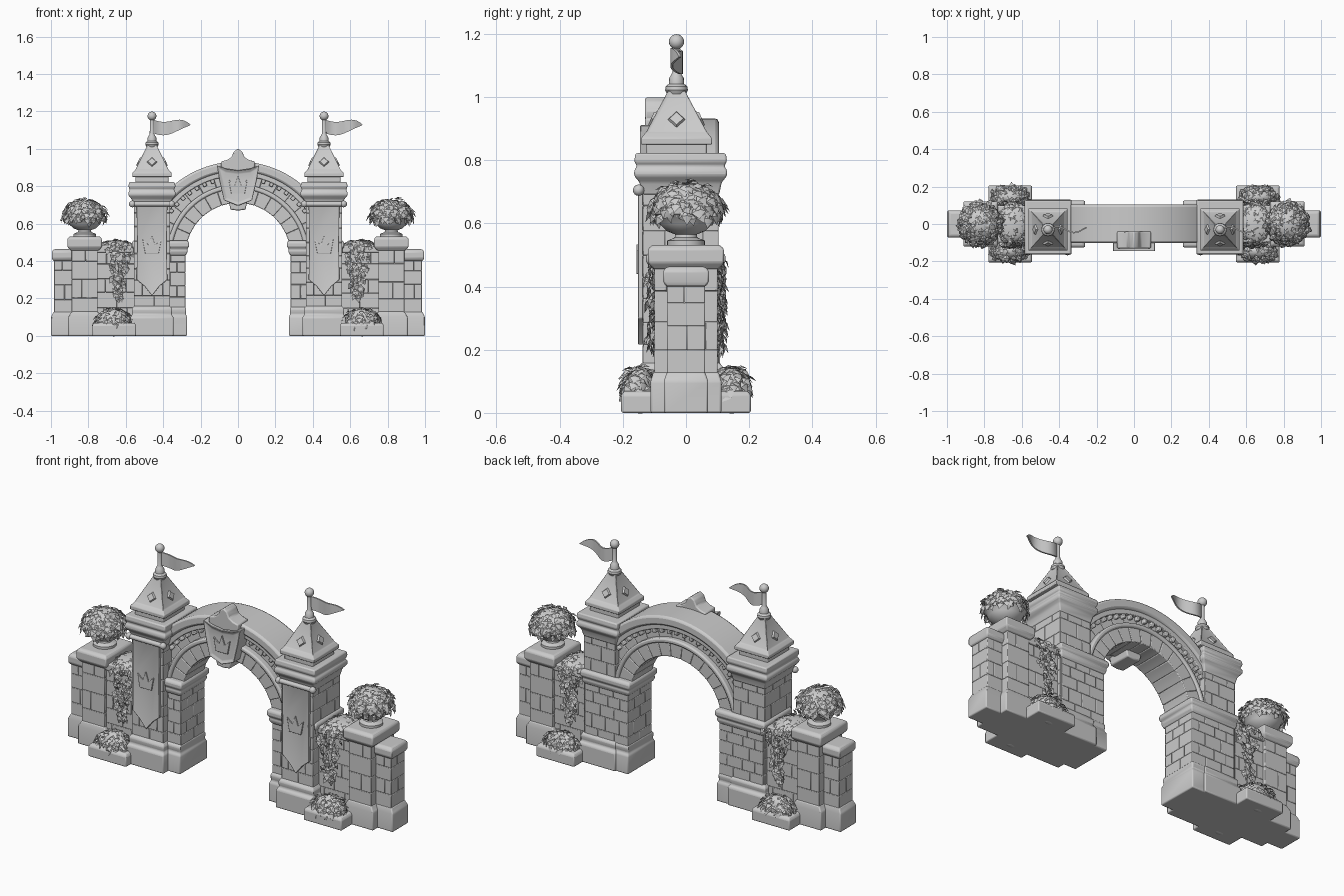
import bpy, bmesh, math, random
from mathutils import Vector, Matrix

random.seed(4)
if "Cube" in bpy.data.objects:
    bpy.data.objects.remove(bpy.data.objects["Cube"], do_unlink=True)

stone = bpy.data.materials.new("pale_grey_stone")
stone.use_nodes = True
GREY = (0.6, 0.6, 0.6, 1)
stone.diffuse_color = GREY
stone.node_tree.nodes["Principled BSDF"].inputs["Base Color"].default_value = GREY


def finish(name, bm, bevel=0.0, closed=True):
    if closed:
        bmesh.ops.recalc_face_normals(bm, faces=bm.faces)
    mesh = bpy.data.meshes.new(name)
    bm.to_mesh(mesh)
    bm.free()
    mesh.materials.append(stone)
    ob = bpy.data.objects.new(name, mesh)
    bpy.context.collection.objects.link(ob)
    if bevel:
        mod = ob.modifiers.new("soft_edges", "BEVEL")
        mod.width, mod.segments = bevel, 2
        mod.limit_method, mod.angle_limit = "ANGLE", math.radians(25)
    bpy.ops.object.select_all(action="DESELECT")
    ob.select_set(True)
    bpy.context.view_layer.objects.active = ob
    bpy.ops.object.shade_smooth_by_angle(angle=math.radians(35))
    return ob


def skin(bm, rings):
    """Joins closed rings of points and caps both ends."""
    rows = [[bm.verts.new(p) for p in ring] for ring in rings]
    n = len(rows[0])
    sides = [bm.faces.new((a[i], a[(i + 1) % n], b[(i + 1) % n], b[i]))
             for a, b in zip(rows, rows[1:]) for i in range(n)]
    return sides, bm.faces.new(rows[0]), bm.faces.new(rows[-1])


def loft(bm, x, y, levels):
    """Stacked rectangles: height, half width, half depth."""
    return skin(bm, [[(x + i * hx, y + j * hy, z) for i, j in
                      ((-1, -1), (1, -1), (1, 1), (-1, 1))] for z, hx, hy in levels])


def moulding(name, x, y, levels, bevel=0.006):
    bm = bmesh.new()
    loft(bm, x, y, levels)
    return finish(name, bm, bevel)


def cuts(a, b, n, shifted):
    step = (b - a) / n
    inner = [a + step * (k + (0.5 if shifted else 1)) for k in range(n if shifted else n - 1)]
    return [a] + [v + random.uniform(-0.12, 0.12) * step for v in inner] + [b]


def bricks(name, x, hx, y0, y1, z0, z1, rows, nx, ny):
    """A shaft of staggered blocks."""
    bm = bmesh.new()
    zs = cuts(z0, z1, rows, False)
    for r, (za, zb) in enumerate(zip(zs, zs[1:])):
        xs, ys = cuts(x - hx, x + hx, nx, r % 2), cuts(y0, y1, ny, r % 2)
        for xa, xb in zip(xs, xs[1:]):
            for ya, yb in zip(ys, ys[1:]):
                h = ((xb - xa) / 2, (yb - ya) / 2)
                loft(bm, (xa + xb) / 2, (ya + yb) / 2, [(za, *h), (zb, *h)])
    return finish(name, bm, 0.003)


def arch(name, cz, r0, r1, y0, y1, span, blocks, segs, fill=1.0, bevel=0.004):
    """Ring of blocks around the opening, span in degrees each side of the top."""
    bm = bmesh.new()
    step = math.radians(2 * span) / blocks
    for b in range(blocks):
        mid = -math.radians(span) + step * (b + 0.5)
        angles = [mid + step * fill * (k / segs - 0.5) for k in range(segs + 1)]
        skin(bm, [[(r * math.sin(a), y, cz + r * math.cos(a)) for r, y in
                   ((r0, y0), (r1, y0), (r1, y1), (r0, y1))] for a in angles])
    return finish(name, bm, bevel)


def plate(name, half, y0, y1, x=0, z=0, bevel=0.003, inset=None):
    """Mirrored outline pushed back in y; the front can have a sunk panel."""
    pts = half + [(-px, pz) for px, pz in reversed(half) if px]
    bm = bmesh.new()
    front = skin(bm, [[(x + px, y, z + pz) for px, pz in pts] for y in (y0, y1)])[1]
    bmesh.ops.recalc_face_normals(bm, faces=bm.faces)
    if inset:
        bmesh.ops.inset_individual(bm, faces=[front], thickness=inset[0], depth=-inset[1])
    return finish(name, bm, bevel)


def lathe(name, x, y, profile, n=28):
    bm = bmesh.new()
    skin(bm, [[(x + r * math.cos(k * math.tau / n), y + r * math.sin(k * math.tau / n), z)
               for k in range(n)] for r, z in profile])
    return finish(name, bm)


def leaf(bm, pos, normal, hang, size):
    n = normal.normalized()
    t = (hang - n * hang.dot(n)).normalized()
    s = n.cross(t)
    base, tip = pos, pos + t * size - n * size * 0.15
    mid = pos + t * size * 0.45 + n * size * 0.12
    left, right = (pos + t * size * 0.45 + s * size * w for w in (-0.36, 0.36))
    vs = [bm.verts.new(p) for p in (base, left, tip, right, mid)]
    for k in range(4):
        bm.faces.new((vs[(k + 1) % 4], vs[k], vs[4]))


def jitter(a):
    return Vector([random.uniform(-a, a) for _ in range(3)])


def bush(name, centre, radii, count, size):
    bm = bmesh.new()
    c, scale = Vector(centre), Matrix.Diagonal((*radii, 1))
    bmesh.ops.create_uvsphere(bm, u_segments=20, v_segments=12, radius=0.93,
                              matrix=Matrix.Translation(c) @ scale)
    for k in range(count):
        up = 1 - 1.2 * (k + 0.5) / count
        flat, a = math.sqrt(1 - up * up), k * 2.39996
        d = Vector((flat * math.cos(a), flat * math.sin(a), up))
        out = d + jitter(0.45) + Vector((0, 0, 0.35))
        leaf(bm, c + scale.to_3x3() @ d, out, Vector((d.x, d.y, -0.7)) + jitter(0.5),
             size * random.uniform(0.8, 1.2))
    return finish(name, bm, closed=False)


def vine(name, x, side):
    bm = bmesh.new()
    for k in range(75):
        t = k / 75
        spread = 0.075 * (1 - t) ** 2 + 0.02
        pos = Vector((x + random.uniform(-spread, spread),
                      side * random.uniform(0.09, 0.118), 0.5 - 0.29 * t))
        leaf(bm, pos, Vector((0, side, 0.3)) + jitter(0.5),
             Vector((0, side * 0.3, -1)) + jitter(0.4), 0.042 * random.uniform(0.8, 1.2))
    return finish(name, bm, closed=False)


CROWN = [(0, 0.05), (0.017, 0.0), (0.05, 0.03), (0.036, -0.045), (0, -0.045)]
TOWER_Y, ROOF_Y = -0.017, -0.03

for s, side in ((1, "left_"), (-1, "right_")):
    tx = 0.46 * s
    # Tower: plinth, shaft, cap
    moulding(side + "tower_base", tx, TOWER_Y, [(0, .115, .146), (.1, .115, .146), (.115, .105, .132),
             (.13, .108, .135), (.145, .108, .135), (.16, .097, .122)])
    bricks(side + "tower_shaft", tx, 0.097, -0.137, 0.103, 0.15, 0.72, 8, 2, 2)
    moulding(side + "tower_cap", tx, TOWER_Y, [(.69, .098, .122), (.73, .108, .13), (.75, .126, .147),
             (.768, .126, .147), (.782, .117, .138), (.796, .126, .147), (.822, .122, .143)])
    moulding(side + "tower_neck", tx, ROOF_Y, [(.8, .088, .096), (.87, .088, .096)])
    # Roof with sunk panels and diamond studs
    bm = bmesh.new()
    faces = loft(bm, tx, ROOF_Y, [(.85, .105, .112), (.87, .105, .112), (.885, .092, .1), (1.02, .026, .028)])[0]
    bmesh.ops.recalc_face_normals(bm, faces=bm.faces)
    bmesh.ops.inset_individual(bm, faces=faces[-4:], thickness=0.012, depth=-0.004)
    finish(side + "tower_roof", bm, 0.003)
    bm = bmesh.new()
    for k in range(4):
        place = (Matrix.Translation((tx, ROOF_Y, 0.93)) @ Matrix.Rotation(k * math.pi / 2, 4, "Z")
                 @ Matrix.Translation((0, -0.069 - 0.006 * (k % 2 == 0), 0))
                 @ Matrix.Rotation(math.radians(65), 4, "X"))
        bmesh.ops.create_cone(bm, cap_ends=True, segments=4, radius1=0.03, radius2=0.022,
                              depth=0.012, matrix=place)
    finish(side + "roof_diamonds", bm)
    # Finial and pennant
    lathe(side + "finial", tx, ROOF_Y, [(.03, 1.01), (.036, 1.022), (.034, 1.034), (.024, 1.042),
          (.023, 1.06), (.016, 1.072), (.012, 1.08), (.011, 1.165)], 16)
    bm = bmesh.new()
    bmesh.ops.create_uvsphere(bm, u_segments=18, v_segments=12, radius=0.024,
                              matrix=Matrix.Translation((tx, ROOF_Y, 1.175)))
    finish(side + "finial_ball", bm)
    bm = bmesh.new()
    rings = []
    for k in range(15):
        t = k / 14
        x, y = tx + 0.005 + 0.2 * t, ROOF_Y + 0.016 * math.sin(t * 7)
        z, h = 1.12 - 0.012 * math.sin(t * 5.5), 0.034 * (1 - t ** 4) + 0.002
        rings.append([(x, y + j * 0.004, z + i * h) for i, j in ((-1, -1), (1, -1), (1, 1), (-1, 1))])
    skin(bm, rings)
    finish(side + "pennant", bm)
    # Hanging banner with rod and crown
    plate(side + "banner", [(0, .7), (.082, .7), (.08, .5), (.082, .3), (.04, .265), (0, .215)],
          -0.153, -0.135, tx, inset=(0.008, 0.003))
    plate(side + "banner_crown", CROWN, -0.157, -0.148, tx, 0.485, 0.002)
    bm = bmesh.new()
    rod = Matrix.Translation((tx, -0.15, 0.705))
    bmesh.ops.create_cone(bm, cap_ends=True, segments=14, radius1=0.013, radius2=0.013, depth=0.2,
                          matrix=rod @ Matrix.Rotation(math.pi / 2, 4, "Y"))
    for e in (-0.105, 0.105):
        bmesh.ops.create_uvsphere(bm, u_segments=12, v_segments=8, radius=0.018,
                                  matrix=rod @ Matrix.Translation((e, 0, 0)))
    finish(side + "banner_rod", bm)
    # Jamb carrying the arch
    jx = 0.415 * s
    moulding(side + "jamb_base", jx, 0, [(0, .143, .12), (.1, .143, .12), (.115, .136, .11), (.13, .138, .114),
             (.145, .138, .114), (.155, .134, .106)])
    bricks(side + "jamb_shaft", jx, 0.134, -0.1, 0.108, 0.14, 0.46, 5, 3, 2)
    moulding(side + "jamb_capital", jx, 0, [(.43, .135, .11), (.45, .146, .118), (.465, .143, .115),
             (.475, .153, .125), (.5, .153, .125), (.51, .143, .115)])
    # Side wall, post and end pier
    bricks(side + "wall", 0.65 * s, 0.115, -0.085, 0.085, 0.0, 0.46, 6, 2, 1)
    moulding(side + "wall_coping", 0.65 * s, 0, [(.445, .11, .098), (.485, .11, .098)])
    px = 0.82 * s
    moulding(side + "post_base", px, 0, [(0, .088, .112), (.1, .088, .112), (.13, .07, .103)])
    bricks(side + "post_shaft", px, 0.07, -0.1, 0.1, 0.11, 0.48, 4, 1, 2)
    moulding(side + "post_cap", px, 0, [(.455, .074, .104), (.475, .092, .12), (.52, .092, .12), (.532, .08, .106)])
    moulding(side + "end_pier_base", 0.93 * s, 0, [(0, .07, .07), (.1, .07, .07), (.13, .055, .06)])
    bricks(side + "end_pier", 0.932 * s, 0.052, -0.06, 0.06, 0.11, 0.43, 4, 1, 1)
    moulding(side + "end_pier_cap", 0.935 * s, 0, [(.4, .054, .062), (.415, .06, .073), (.45, .06, .073), (.463, .05, .06)])
    # Urn, planters and foliage
    lathe(side + "urn", px, 0, [(.06, .525), (.06, .545), (.036, .555), (.034, .565), (.06, .575), (.084, .598),
          (.096, .625), (.104, .63), (.105, .65), (.09, .655)])
    bush(side + "urn_flowers", (px, 0, 0.645), (0.106, 0.106, 0.088), 170, 0.044)
    moulding(side + "planter", 0.662 * s, 0, [(0, .117, .205), (.058, .117, .205), (.07, .108, .195)])
    bush(side + "wall_top_ivy", (0.65 * s, 0, 0.485), (0.085, 0.1, 0.028), 90, 0.042)
    for f, face in ((-1, "front_"), (1, "back_")):
        bush(side + face + "planter_bush", (0.665 * s, 0.145 * f, 0.07), (0.095, 0.05, 0.078), 100, 0.04)
        vine(side + face + "vine", 0.64 * s, f)

# Arch: voussoirs, roll, recessed face, dentils, outer rim
arch("arch_voussoirs", 0.43, 0.28, 0.362, -0.09, 0.09, 90, 15, 3)
arch("arch_roll", 0.43, 0.355, 0.38, -0.1, 0.1, 88, 1, 48, bevel=0.008)
arch("arch_face", 0.41, 0.37, 0.48, -0.065, 0.07, 84, 15, 3)
arch("arch_dentils", 0.4, 0.435, 0.465, -0.085, 0.09, 56, 19, 1, 0.45)
arch("arch_inner_rim", 0.4, 0.455, 0.49, -0.088, 0.092, 53, 1, 40)
arch("arch_outer_rim", 0.4, 0.48, 0.532, -0.102, 0.104, 52, 1, 40, bevel=0.012)

# Keystone shield with crest
plate("keystone_shield", [(0, .885), (.06, .893), (.113, .912), (.1, .83), (.075, .725), (0, .695)],
      -0.147, -0.04, inset=(0.018, 0.01), bevel=0.004)
plate("shield_crown", CROWN, -0.145, -0.13, z=0.805, bevel=0.002)
plate("keystone_foot", [(0, .73), (.052, .73), (.04, .675), (0, .67)], -0.13, 0.0, bevel=0.006)
plate("crest", [(0, 1.0), (.022, .985), (.035, .955), (.06, .94), (.09, .932), (.09, .895), (0, .88)],
      -0.13, -0.04, bevel=0.006)
